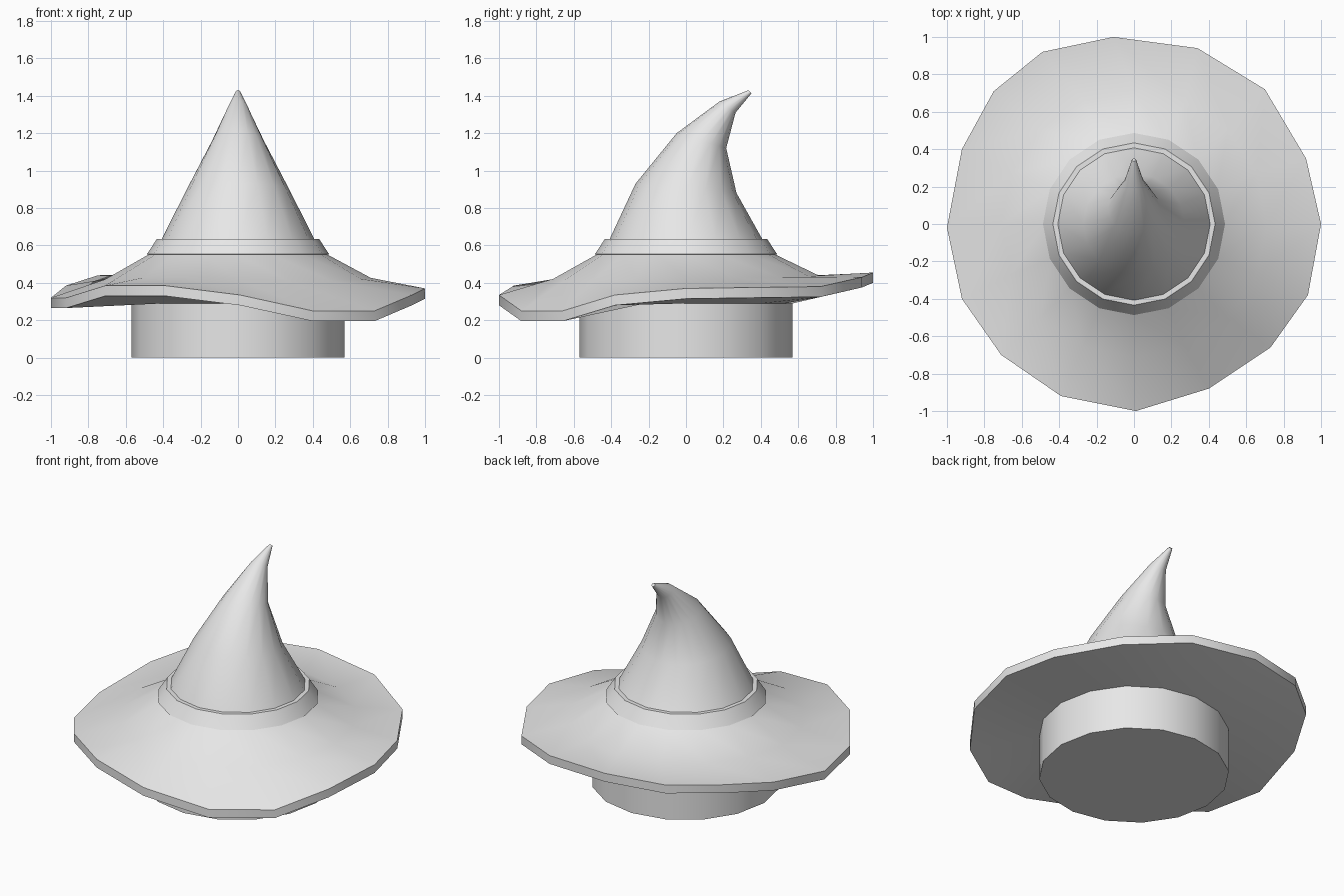
import bpy
import bmesh
import math

SIDES = 16

cube = bpy.data.objects.get("Cube")
if cube:
    bpy.data.objects.remove(cube)

GREY = (0.8, 0.8, 0.8, 1)
felt = bpy.data.materials.new("light grey felt")
felt.use_nodes = True
felt.diffuse_color = GREY
felt.node_tree.nodes["Principled BSDF"].inputs["Base Color"].default_value = GREY


def circle(radius, z, y=0):
    """Level ring of points around the z axis."""
    turn = 2 * math.pi / SIDES
    return [(radius * math.cos(i * turn), y + radius * math.sin(i * turn), z)
            for i in range(SIDES)]


def tilted(front, back):
    """Ring that spans a front and a back point, each given as (y, z)."""
    r = math.dist(front, back) / 2
    ring = []
    for x, t, _ in circle(1, 0):
        k = (t + 1) / 2
        ring.append((x * r, front[0] + k * (back[0] - front[0]),
                     front[1] + k * (back[1] - front[1])))
    return ring


def loft(name, rings, cap_start=False, cap_end=False):
    """Skin a stack of rings with quads and optional end caps."""
    bm = bmesh.new()
    loops = [[bm.verts.new(p) for p in ring] for ring in rings]
    for a, b in zip(loops, loops[1:]):
        for i in range(SIDES):
            j = (i + 1) % SIDES
            bm.faces.new((a[i], a[j], b[j], b[i]))
    if cap_start:
        bm.faces.new(loops[0][::-1])
    if cap_end:
        bm.faces.new(loops[-1])
    bmesh.ops.recalc_face_normals(bm, faces=bm.faces)
    mesh = bpy.data.meshes.new(name)
    bm.to_mesh(mesh)
    bm.free()
    mesh.materials.append(felt)
    obj = bpy.data.objects.new(name, mesh)
    bpy.context.collection.objects.link(obj)
    bpy.ops.object.select_all(action='DESELECT')
    obj.select_set(True)
    bpy.context.view_layer.objects.active = obj
    bpy.ops.object.shade_smooth_by_angle(angle=math.radians(32))
    return obj


# Wavy brim: uneven rim points, counter-clockwise from the left side
rim = [(1, 0, .37), (.92, .35, .375), (.70, .72, .38), (.34, .94, .43),
       (-.11, 1, .455), (-.49, .92, .45), (-.75, .71, .44), (-.92, .40, .385),
       (-1, -.02, .32), (-.92, -.40, .32), (-.71, -.70, .385), (-.39, -.92, .385),
       (.01, -1, .335), (.40, -.88, .25), (.73, -.66, .25), (.93, -.38, .335)]
rim_under = [(x, y, z - .055) for x, y, z in rim]
middle = [(x, y, .425 + .15 * (r[2] - .36))
          for (x, y, _), r in zip(circle(.71, 0), rim)]
loft("brim", [circle(.40, .60), circle(.48, .55), middle, rim, rim_under,
              circle(.57, .29)], cap_start=True, cap_end=True)

# Head opening below the brim
loft("head_base", [circle(.57, 0), circle(.57, .30)], cap_start=True, cap_end=True)

# Sloped band around the foot of the crown
loft("hat_band", [circle(.475, .55), circle(.487, .553), circle(.44, .625),
                  circle(.434, .635), circle(.40, .635)])

# Bent pointed crown
loft("crown", [circle(.41, .63),
               tilted((-.27, .93), (.27, .88)),
               tilted((-.05, 1.20), (.215, 1.12)),
               tilted((.18, 1.37), (.265, 1.31)),
               tilted((.335, 1.43), (.35, 1.413))], cap_end=True)
